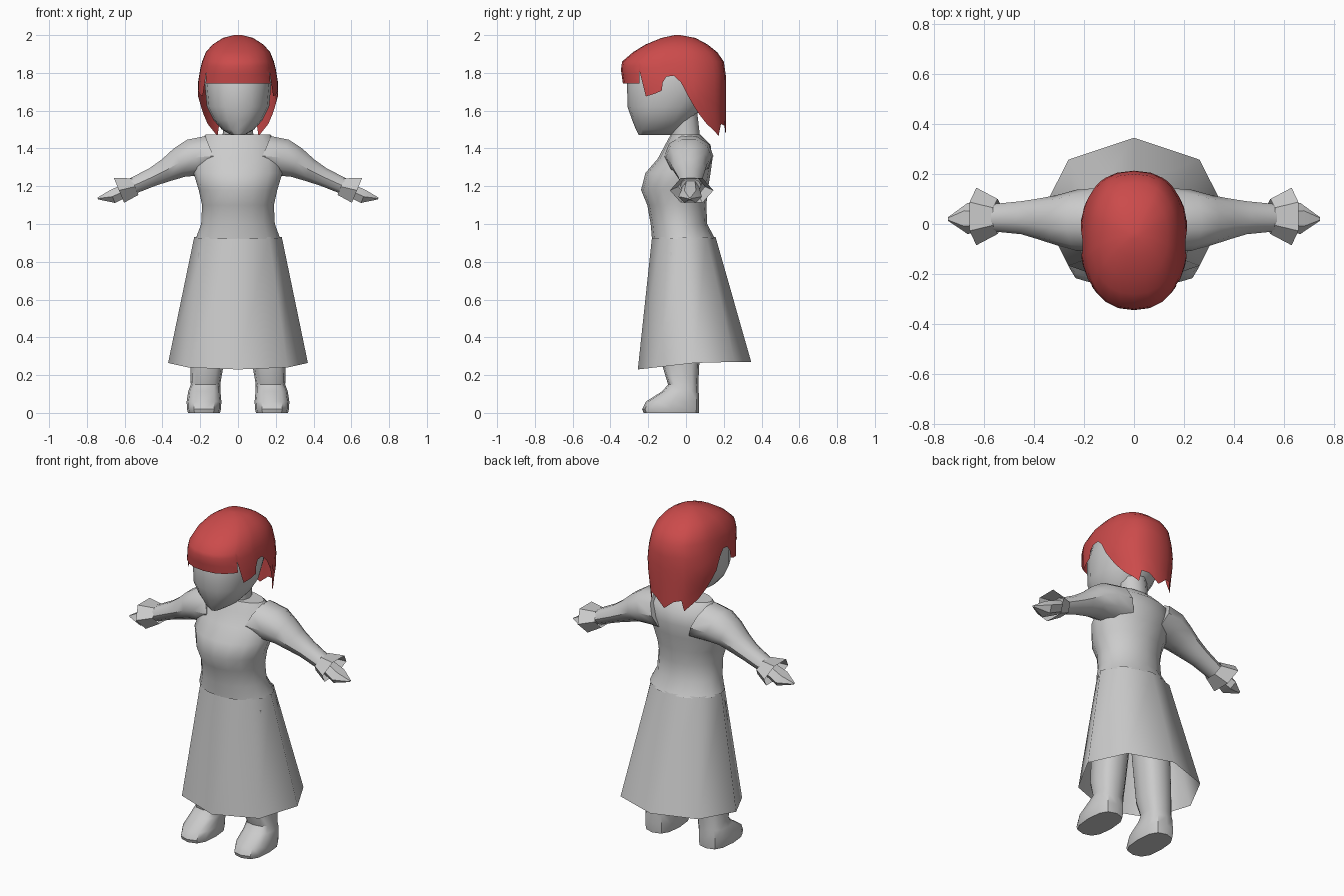
import bpy, bmesh, math
from mathutils import Vector


def spow(v, p):
    return math.copysign(abs(v) ** p, v)


def ring(c, u, v, n, p=1.0):
    """Closed (super)ellipse of n points around c with half axes u and v."""
    c, u, v = Vector(c), Vector(u), Vector(v)
    return [c + u * spow(round(math.cos(a), 6), p) + v * spow(round(math.sin(a), 6), p)
            for a in (2 * math.pi * i / n for i in range(n))]


def level(z, front, back, hw, n, p=1.0, x=0.0):
    """Horizontal ring from its front y, back y and half width."""
    return ring((x, (front + back) / 2, z), (hw, 0, 0), (0, (back - front) / 2, 0), n, p)


def loft(name, rings, caps=(True, True), mirror=False, angle=40, color=None):
    bm = bmesh.new()
    vs = [[bm.verts.new(p) for p in r] for r in rings]
    n = len(rings[0])
    for a, b in zip(vs, vs[1:]):
        for i in range(n):
            j = (i + 1) % n
            bm.faces.new((a[i], a[j], b[j], b[i]))
    if caps[0]:
        bm.faces.new(vs[0])
    if caps[1]:
        bm.faces.new(vs[-1])
    bmesh.ops.recalc_face_normals(bm, faces=bm.faces)
    me = bpy.data.meshes.new(name)
    bm.to_mesh(me)
    bm.free()
    ob = bpy.data.objects.new(name, me)
    bpy.context.collection.objects.link(ob)
    if color:
        mat = bpy.data.materials.new(name)
        mat.diffuse_color = color
        me.materials.append(mat)
    bpy.ops.object.select_all(action='DESELECT')
    ob.select_set(True)
    bpy.context.view_layer.objects.active = ob
    bpy.ops.object.shade_smooth_by_angle(angle=math.radians(angle))
    if mirror:
        ob.modifiers.new("Mirror", 'MIRROR')
    return ob


# skirt: eight-sided, open at the hem, hem rises to the back
hem = level(0.25, -0.255, 0.345, 0.37, 8)
for p in hem:
    p.z = 0.23 + 0.04 * min(1, (p.y + 0.255) / 0.35)
loft("skirt", [hem, level(0.93, -0.18, 0.157, 0.232, 8)], (False, False), angle=60)

# bodice
body = [(0.92, -0.18, 0.155, 0.225), (1.0, -0.187, 0.112, 0.195), (1.1, -0.205, 0.108, 0.19),
        (1.18, -0.238, 0.115, 0.208), (1.27, -0.215, 0.13, 0.235), (1.345, -0.15, 0.14, 0.23),
        (1.42, -0.11, 0.13, 0.215), (1.475, -0.08, 0.075, 0.17)]
loft("bodice", [level(*b, 16) for b in body], (False, True))

# neck
loft("neck", [level(1.42, -0.08, 0.08, 0.085, 10), level(1.49, -0.085, 0.075, 0.08, 10),
              level(1.62, -0.1, 0.06, 0.085, 10)])

# head with a flat jaw
head = [(1.47, -0.25, -0.06, 0.035), (1.5, -0.265, -0.02, 0.085), (1.55, -0.285, 0.03, 0.13),
        (1.62, -0.31, 0.09, 0.165), (1.76, -0.312, 0.16, 0.178), (1.86, -0.28, 0.15, 0.16),
        (1.93, -0.2, 0.09, 0.1)]
loft("head", [level(*h, 16, 0.9) for h in head])

# hair: dome whose lower edge follows (degrees from front, height)
dome = [(2.0, -0.06, -0.03, 0.02), (1.985, -0.13, 0.05, 0.08), (1.95, -0.215, 0.115, 0.135),
        (1.91, -0.28, 0.165, 0.17), (1.86, -0.338, 0.2, 0.19), (1.82, -0.345, 0.21, 0.2),
        (1.75, -0.335, 0.213, 0.212), (1.68, -0.325, 0.213, 0.216), (1.6, -0.32, 0.212, 0.2),
        (1.45, -0.3, 0.21, 0.175)]
edge = [(0, 1.745), (15, 1.745), (30, 1.745), (43, 1.745), (51, 1.745), (53, 1.81), (58, 1.675),
        (70, 1.69), (78, 1.705), (80, 1.75), (84, 1.78), (90, 1.785), (95, 1.75), (101, 1.68),
        (108, 1.62), (114, 1.58), (124, 1.53), (138, 1.49), (146, 1.465), (152, 1.53),
        (165, 1.52), (180, 1.47)]
full = edge + [(360 - a, z) for a, z in reversed(edge[1:-1])]


def hair_point(deg, z):
    i = next((k for k in range(len(dome) - 1) if dome[k + 1][0] <= z), len(dome) - 2)
    a, b = dome[i], dome[i + 1]
    t = (a[0] - z) / (a[0] - b[0])
    f, k, w = (a[j] + (b[j] - a[j]) * t for j in (1, 2, 3))
    s = math.sin(math.radians(deg))
    c = math.cos(math.radians(deg))
    mid = (f + k) / 2
    return Vector((w * spow(s, 0.85), mid - (k - f) / 2 * spow(c, 0.85), z))


rows = [[hair_point(a, d[0]) for a, z in full] for d in dome[:5]]
rows += [[hair_point(a, 1.86 + (z - 1.86) * t) for a, z in full] for t in (0.2, 0.4, 0.6, 0.8, 1)]
loft("hair", rows, (True, False), angle=50, color=(0.6, 0.07, 0.07, 1))


def arm_ring(x, z, y, ry, rz, n):
    return ring((x, y, z), (0, ry, 0), (0.38 * rz, 0, 0.92 * rz), n)


# sleeves
sleeve = [(0.13, 1.36, 0.015, 0.13, 0.12), (0.23, 1.352, 0.015, 0.122, 0.108),
          (0.31, 1.325, 0.015, 0.1, 0.085), (0.38, 1.285, 0.02, 0.082, 0.065),
          (0.45, 1.25, 0.025, 0.066, 0.052), (0.56, 1.2, 0.025, 0.055, 0.045)]
loft("sleeve", [arm_ring(*s, 10) for s in sleeve], mirror=True)

# flared open cuffs
loft("cuff", [arm_ring(0.545, 1.198, 0.03, 0.07, 0.055, 6),
              arm_ring(0.63, 1.178, 0.03, 0.115, 0.082, 6)], (False, False), mirror=True, angle=30)

# pointed mitten hands
hand = [(0.56, 1.195, 0.025, 0.045, 0.04), (0.665, 1.145, 0.022, 0.062, 0.042),
        (0.742, 1.135, 0.02, 0.008, 0.006)]
loft("hand", [arm_ring(*h, 6) for h in hand], mirror=True)

# legs and feet
leg = [(0.85, -0.12, 0.08, 0.105, 0.115), (0.5, -0.13, 0.08, 0.095, 0.145),
       (0.25, -0.125, 0.07, 0.088, 0.165), (0.15, -0.095, 0.065, 0.078, 0.172),
       (0.115, -0.125, 0.067, 0.085, 0.178), (0.06, -0.212, 0.07, 0.092, 0.18),
       (0.02, -0.232, 0.07, 0.09, 0.18), (0.0, -0.225, 0.068, 0.085, 0.18)]
loft("leg", [level(z, f, b, w, 12, 0.75, x) for z, f, b, w, x in leg], mirror=True)
